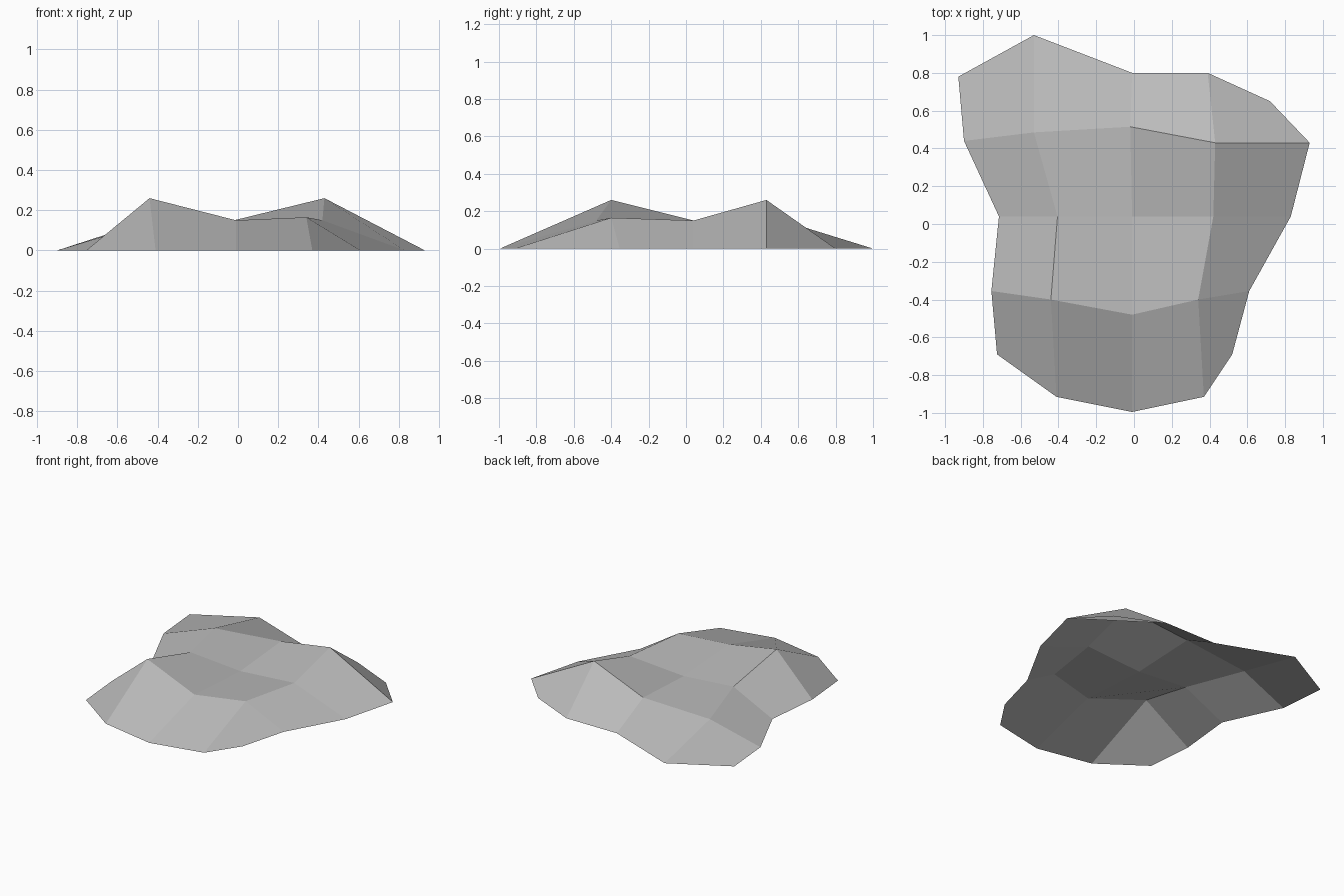
import bpy
import bmesh

cube = bpy.data.objects.get("Cube")
if cube:
    bpy.data.objects.remove(cube, do_unlink=True)


def make_material(name, color):
    material = bpy.data.materials.new(name)
    material.use_nodes = True
    material.diffuse_color = color
    material.node_tree.nodes["Principled BSDF"].inputs["Base Color"].default_value = color
    return material


stone_grey = make_material("stone grey", (0.5, 0.5, 0.5, 1))

# Plan of the mound: rows run from front to back, points from right to left
PLAN = [
    [(-.725, -.69), (-.41, -.915), (-.01, -.995), (.37, -.915), (.52, -.69)],
    [(-.755, -.355), (-.44, -.4), (-.01, -.48), (.34, -.4), (.61, -.355)],
    [(-.715, .04), (-.405, .04), (-.01, .04), (.42, .04), (.83, .04)],
    [(-.9, .44), (-.53, .485), (-.02, .515), (.43, .43), (.93, .43)],
    [(-.93, .78), (-.53, 1), (-.01, .8), (.39, .8), (.72, .65)],
]

# Heights of the inner points; the whole rim rests on the ground
HEIGHTS = [(.26, .15, .165), (.15, .12, .15), (.12, .15, .26)]


def height(row, column):
    last = len(PLAN) - 1
    on_rim = row in (0, last) or column in (0, last)
    return 0 if on_rim else HEIGHTS[row - 1][column - 1]


# Open faceted mound
bm = bmesh.new()
grid = [[bm.verts.new((x, y, height(r, c))) for c, (x, y) in enumerate(points)]
        for r, points in enumerate(PLAN)]
cells = len(PLAN) - 1
for r in range(cells):
    for c in range(cells):
        corners = [grid[r][c], grid[r][c + 1], grid[r + 1][c + 1], grid[r + 1][c]]
        # The fold of each cell starts at its first corner; two end cells fold the other way
        if (r, c) not in ((0, cells - 1), (cells - 1, 0)):
            corners = corners[1:] + corners[:1]
        bm.faces.new(corners)

mesh = bpy.data.meshes.new("rock_mound")
bm.to_mesh(mesh)
bm.free()
mesh.materials.append(stone_grey)
mound = bpy.data.objects.new("rock_mound", mesh)
bpy.context.collection.objects.link(mound)
